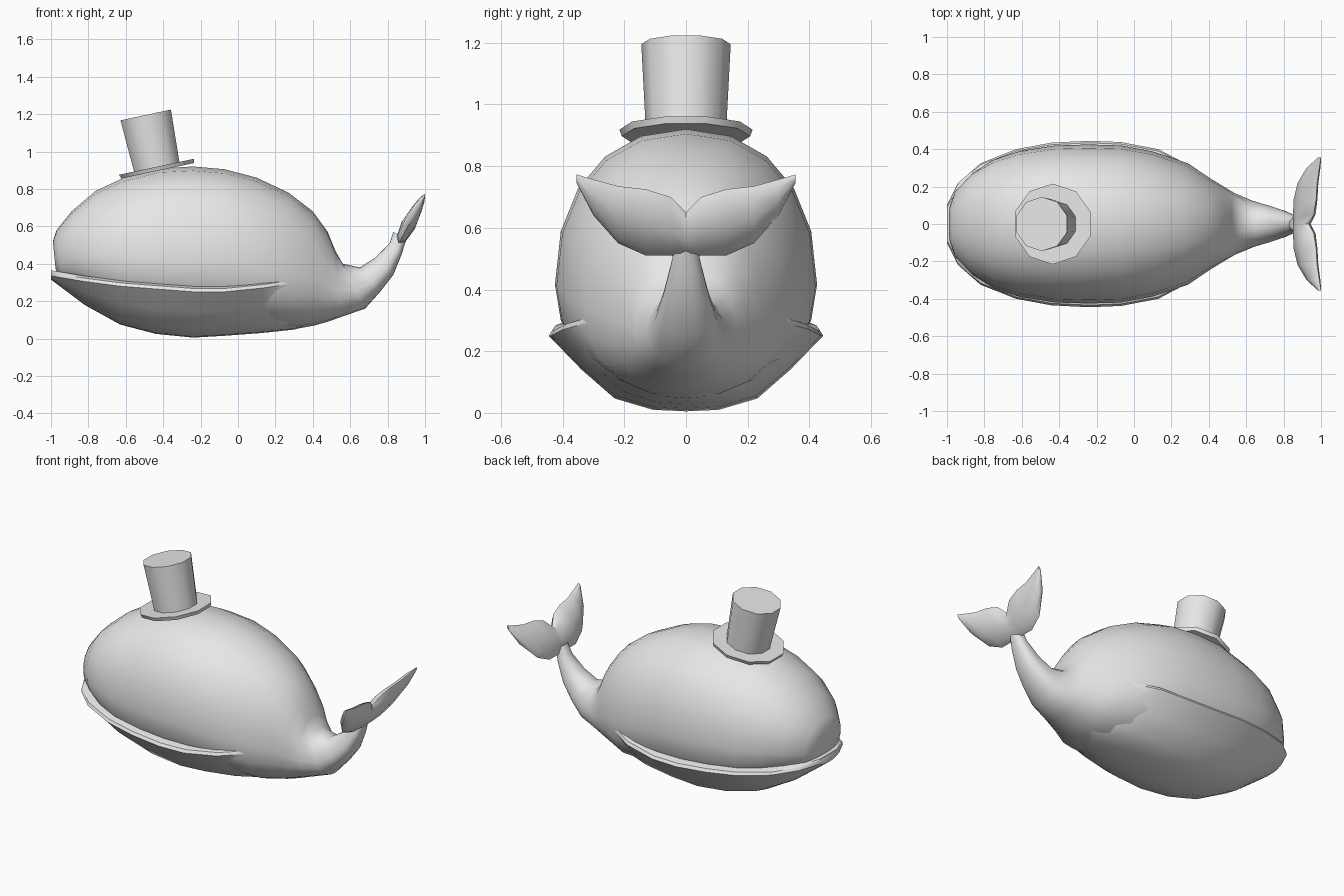
import bpy, bmesh, math
from mathutils import Matrix

cube = bpy.data.objects.get("Cube")
if cube:
    bpy.data.objects.remove(cube, do_unlink=True)

grey = bpy.data.materials.new("plain grey")
grey.use_nodes = True
grey.diffuse_color = (0.8, 0.8, 0.8, 1)
grey.node_tree.nodes["Principled BSDF"].inputs["Base Color"].default_value = (0.8, 0.8, 0.8, 1)


def finish(name, bm, angle):
    """Turn a bmesh into a smooth shaded object with sharp edges kept."""
    bmesh.ops.recalc_face_normals(bm, faces=bm.faces)
    mesh = bpy.data.meshes.new(name)
    bm.to_mesh(mesh)
    bm.free()
    mesh.materials.append(grey)
    ob = bpy.data.objects.new(name, mesh)
    bpy.context.collection.objects.link(ob)
    bpy.ops.object.select_all(action='DESELECT')
    ob.select_set(True)
    bpy.context.view_layer.objects.active = ob
    bpy.ops.object.shade_smooth_by_angle(angle=math.radians(angle))
    return ob


def loft(name, rings, angle=50):
    """Skin a list of closed rings and cap both ends."""
    bm = bmesh.new()
    loops = [[bm.verts.new(p) for p in ring] for ring in rings]
    n = len(loops[0])
    for a, b in zip(loops, loops[1:]):
        for i in range(n):
            j = (i + 1) % n
            bm.faces.new((a[i], a[j], b[j], b[i]))
    bm.faces.new(loops[0])
    bm.faces.new(loops[-1])
    return finish(name, bm, angle)


def spow(v, e):
    return math.copysign(abs(v) ** e, v)


# Body and tail: top x, top z, bottom x, bottom z, half width
stations = [
    (-.99, .52, -.975, .37, .10), (-.97, .58, -.94, .30, .18),
    (-.89, .68, -.84, .26, .275), (-.76, .79, -.74, .20, .345),
    (-.61, .86, -.61, .14, .39), (-.42, .91, -.42, .10, .42),
    (-.24, .92, -.24, .08, .425), (-.07, .905, -.07, .08, .42),
    (.10, .86, .10, .06, .388), (.27, .78, .30, .05, .325),
    (.40, .68, .41, .07, .245), (.48, .57, .48, .09, .20),
    (.52, .47, .55, .115, .165), (.56, .40, .68, .16, .125),
    (.65, .38, .76, .25, .10), (.73, .43, .83, .34, .075),
    (.81, .51, .875, .45, .05), (.83, .57, .90, .53, .035),
]


def body_ring(xt, zt, xb, zb, w, n=20):
    ring = []
    for i in range(n):
        a = 2 * math.pi * i / n
        s = spow(math.sin(a), .91)
        t = .4 + (.6 if s > 0 else .4) * s      # 0 at the belly, 1 at the back
        ring.append((xb + (xt - xb) * t, w * spow(math.cos(a), .91), zb + (zt - zb) * t))
    return ring


loft("body_and_tail", [body_ring(*s) for s in stations], 60)

# Lower jaw bowl: x, lip height, half width, bottom height
jaw = [
    (-1.0, .335, .10, .315), (-.94, .325, .22, .27), (-.82, .305, .325, .18),
    (-.63, .28, .40, .075), (-.44, .265, .435, .025), (-.24, .25, .445, .005),
    (-.07, .25, .438, .015), (.13, .27, .40, .03), (.30, .295, .31, .048),
    (.42, .30, .20, .08),
]
bowl = [(1, 0), (.76, .45), (.52, .83), (.24, .98)]


def jaw_ring(x, zr, w, zb):
    half = [(.88 * w, zr + .03), (.975 * w, zr + .018)]
    half += [(f * w, zr + (zb - zr) * d) for f, d in bowl]
    return ([(x, y, z) for y, z in half] + [(x, 0, zb)]
            + [(x, -y, z) for y, z in reversed(half)])


loft("lower_jaw", [jaw_ring(*s) for s in jaw], 40)

# Tail flukes: y, leading edge z, trailing edge z, half thickness
fluke = [
    (0, .505, .65, .035), (.05, .51, .70, .04), (.13, .51, .725, .038),
    (.22, .55, .735, .034), (.30, .64, .757, .024), (.355, .745, .773, .006),
]


def fluke_ring(y, z0, z1, t, n=8):
    ring = []
    for i in range(n):
        a = 2 * math.pi * i / n
        z = (z0 + z1) / 2 + (z1 - z0) / 2 * math.cos(a)
        x = .86 + (z - .51) * .53
        ring.append((x + t * math.sin(a) * .87, y, z - t * math.sin(a) * .5))
    return ring


mirrored = [(-y, a, b, t) for y, a, b, t in reversed(fluke[1:])]
loft("tail_flukes", [fluke_ring(*s) for s in mirrored + fluke], 60)

# Tilted ten-sided top hat
tilt = Matrix.Translation((-.43, 0, .897)) @ Matrix.Rotation(math.radians(-12), 4, 'Y')


def hat_part(name, r0, r1, h0, h1):
    bm = bmesh.new()
    bmesh.ops.create_cone(bm, cap_ends=True, segments=10, radius1=r0, radius2=r1,
                          depth=h1 - h0)
    # A corner points to each side
    spin = Matrix.Rotation(math.radians(18), 4, 'Z')
    top = max(v.co.y for v in bm.verts)
    if top > max(r0, r1) * .99:
        spin = Matrix.Identity(4)
    bm.transform(tilt @ Matrix.Translation((0, 0, (h0 + h1) / 2)) @ spin)
    finish(name, bm, 40)


hat_part("hat_brim", .208, .216, 0, .022)
hat_part("hat_crown", .13, .145, .015, .305)
